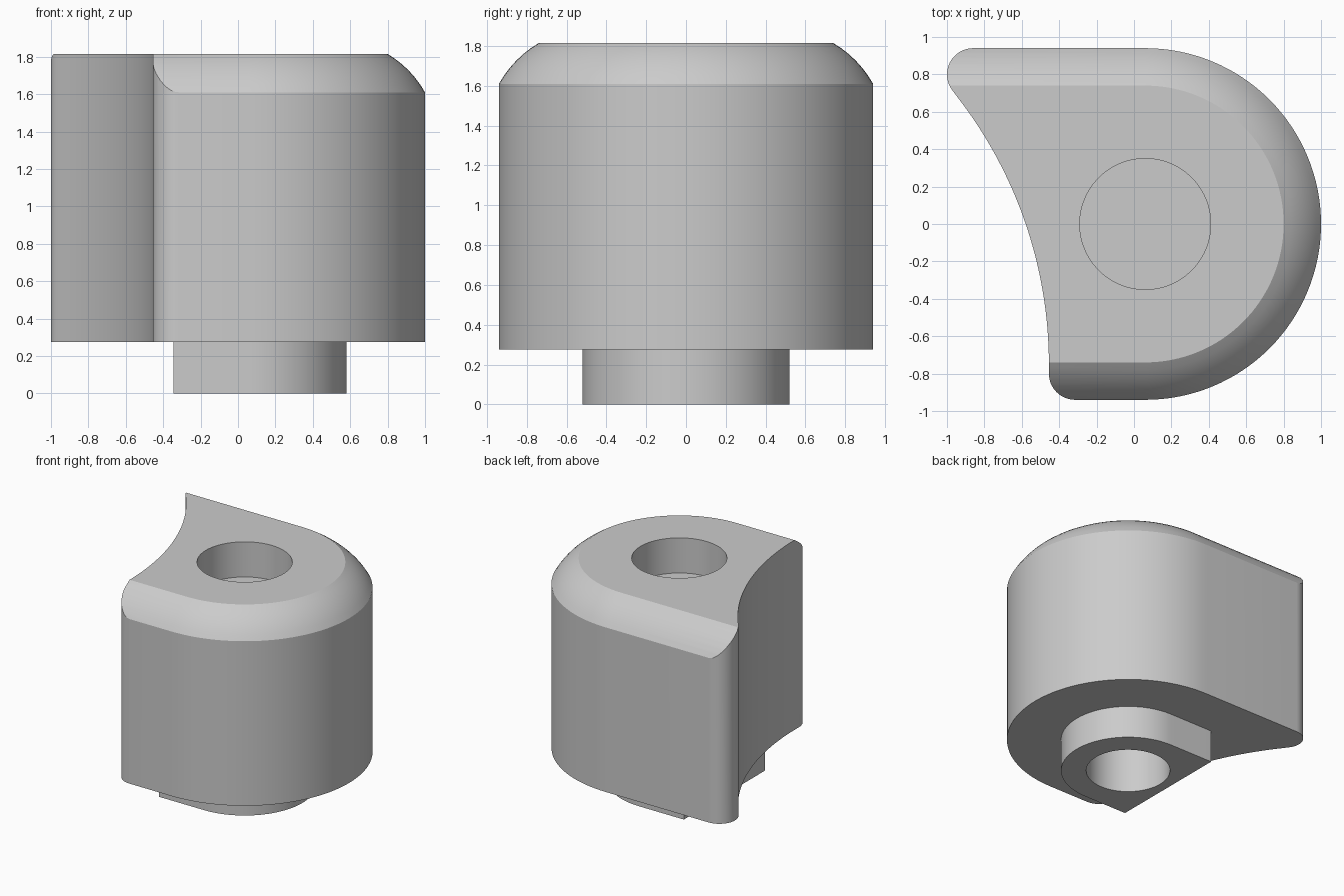
import bpy, bmesh
from math import sin, cos, radians, pi, sqrt

cube = bpy.data.objects.get("Cube")
if cube:
    bpy.data.objects.remove(cube, do_unlink=True)

AXIS = 0.06                       # x of the round end and both bores
BASE, SHOULDER, TOP = 0.275, 1.61, 1.815

grey = bpy.data.materials.new("plain_grey")
grey.use_nodes = True
grey.diffuse_color = (0.6, 0.6, 0.6, 1)
grey.node_tree.nodes["Principled BSDF"].inputs["Base Color"].default_value = (0.6, 0.6, 0.6, 1)


def arc(cx, cy, r, start, end, steps):
    angles = [radians(start + (end - start) * i / steps) for i in range(steps + 1)]
    return [(cx + r * cos(a), cy + r * sin(a)) for a in angles]


def d_profile(r, left):
    return [(left, -r)] + arc(AXIS, 0, r, -90, 90, 64) + [(left, r)]


def loft(name, layers):
    """Solid through a stack of (outline, z) layers."""
    bm = bmesh.new()
    rings = [[bm.verts.new((x, y, z)) for x, y in pts] for pts, z in layers]
    n = len(rings[0])
    for low, high in zip(rings, rings[1:]):
        for i in range(n):
            j = (i + 1) % n
            bm.faces.new((low[i], low[j], high[j], high[i]))
    bm.faces.new(rings[0][::-1])
    bm.faces.new(rings[-1])
    bmesh.ops.recalc_face_normals(bm, faces=bm.faces)
    mesh = bpy.data.meshes.new(name)
    bm.to_mesh(mesh)
    bm.free()
    obj = bpy.data.objects.new(name, mesh)
    mesh.materials.append(grey)
    bpy.context.collection.objects.link(obj)
    return obj


def carve(obj, cutter, operation):
    """Apply a boolean and discard its cutter."""
    mod = obj.modifiers.new("carve", 'BOOLEAN')
    mod.operation, mod.solver, mod.object = operation, 'EXACT', cutter
    bpy.context.view_layer.objects.active = obj
    bpy.ops.object.modifier_apply(modifier=mod.name)
    bpy.data.objects.remove(cutter, do_unlink=True)


def bore(obj, r, low, high):
    ring = arc(AXIS, 0, r, 0, 360, 96)[:-1]
    carve(obj, loft("bore_cutter", [(ring, low), (ring, high)]), 'DIFFERENCE')


# Body: round-ended block with a slightly bulged chamfer
layers = [(d_profile(0.94, -1.5), BASE)]
for i in range(7):
    t = i / 6
    bulge = 0.019 * 4 * t * (1 - t) / sqrt(2)
    layers.append((d_profile(0.94 - 0.2 * t + bulge, -1.5), SHOULDER + (TOP - SHOULDER) * t + bulge))
body = loft("body", layers)

# Concave side with rounded corners
side = [(1.5, 1.3), (-0.86, 1.3)]
side += arc(-0.86, 0.8, 0.14, 90, 218.8, 16)
side += arc(-2.785, -0.75, 2.33, 38.8, -1.16, 40)[1:-1]
side += arc(-0.315, -0.8, 0.14, 178.84, 270, 12)
side += [(-0.315, -1.3), (1.5, -1.3)]
carve(body, loft("side_cutter", [(side, -0.5), (side, 2.5)]), 'INTERSECT')

# Blind bores from above and below
bore(body, 0.35, 1.53, 2.2)
bore(body, 0.325, 0.1, 0.875)

# Square-backed foot with the lower bore through it
foot_outline = d_profile(0.52, -0.345)
foot = loft("foot", [(foot_outline, 0), (foot_outline, BASE)])
bore(foot, 0.325, -0.2, 0.5)

for obj in (body, foot):
    bpy.ops.object.select_all(action='DESELECT')
    obj.select_set(True)
    bpy.context.view_layer.objects.active = obj
    bpy.ops.object.shade_smooth_by_angle(angle=radians(30))
